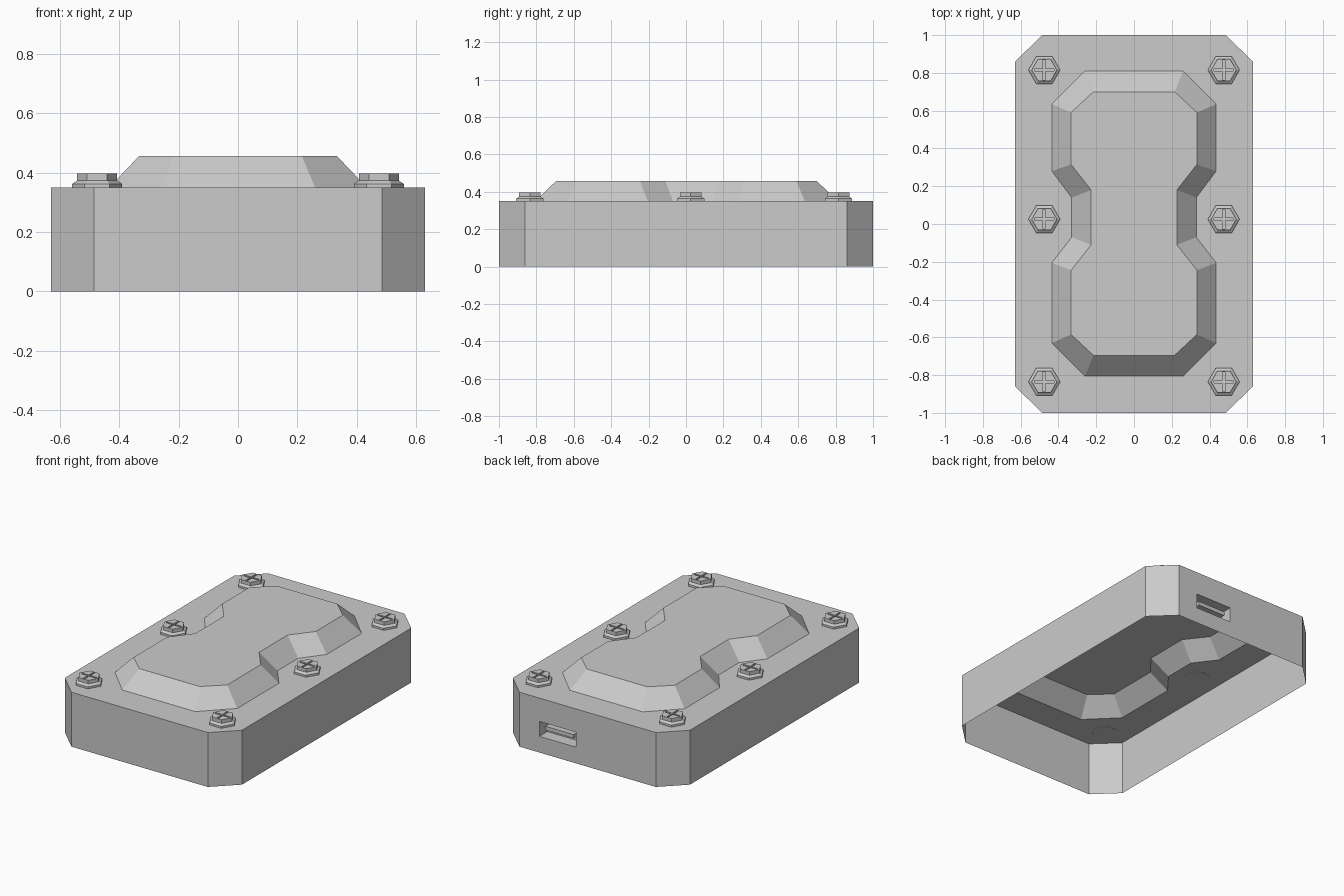
import bpy, bmesh, math
from mathutils import Vector

if "Cube" in bpy.data.objects:
    bpy.data.objects.remove(bpy.data.objects["Cube"])


def ring(bm, pts):
    return [bm.verts.new(p) for p in pts]


def at_z(pts, z):
    return [(x, y, z) for x, y in pts]


def edges(bm, vs):
    out = []
    for a, b in zip(vs, vs[1:] + vs[:1]):
        out.append(bm.edges.get((a, b)) or bm.edges.new((a, b)))
    return out


def bridge(bm, a, b, skip=()):
    n = len(a)
    for i in range(n):
        if i not in skip:
            j = (i + 1) % n
            bm.faces.new((a[i], a[j], b[j], b[i]))


def fill_with_hole(bm, outer, hole, normal):
    bmesh.ops.triangle_fill(bm, edges=edges(bm, outer) + edges(bm, hole),
                            use_beauty=True, normal=Vector(normal))


def finish(bm, name):
    bmesh.ops.recalc_face_normals(bm, faces=bm.faces[:])
    me = bpy.data.meshes.new(name)
    bm.to_mesh(me)
    bm.free()
    ob = bpy.data.objects.new(name, me)
    bpy.context.collection.objects.link(ob)
    return ob


def mirrored(half):
    """Close a right-hand outline (top to bottom) with its mirror image."""
    return half + [(-x, y) for x, y in reversed(half)]


# Open-bottomed housing with its raised, waisted lid
H, LID = 0.35, 0.457
body = mirrored([(0.485, 1), (0.63, 0.86), (0.63, -0.86), (0.485, -1)])
lid_low = mirrored([(0.26, 0.81), (0.435, 0.635), (0.435, 0.28), (0.33, 0.14),
                    (0.33, -0.07), (0.435, -0.205), (0.435, -0.63), (0.26, -0.805)])
lid_top = mirrored([(0.215, 0.70), (0.333, 0.59), (0.333, 0.315), (0.227, 0.18),
                    (0.227, -0.11), (0.333, -0.245), (0.333, -0.585), (0.215, -0.695)])
bm = bmesh.new()
b0, b1 = ring(bm, at_z(body, 0)), ring(bm, at_z(body, H))
l0, l1 = ring(bm, at_z(lid_low, H)), ring(bm, at_z(lid_top, LID))
bridge(bm, b0, b1, skip=(7,))
fill_with_hole(bm, b1, l0, (0, 0, 1))
bridge(bm, l0, l1)
bm.faces.new(l1)

# Back wall with the socket pocket
x0, x1, z0, z1 = 0.083, 0.343, 0.104, 0.2
slot = [(x0, z0), (x1, z0), (x1, z1), (x0, z1)]
s0 = ring(bm, [(x, 1, z) for x, z in slot])
s1 = ring(bm, [(x, 0.92, z) for x, z in slot])
fill_with_hole(bm, [b0[7], b0[0], b1[0], b1[7]], s0, (0, 1, 0))
bridge(bm, s0, s1)
bm.faces.new(s1)
finish(bm, "housing")

# Tongue inside the socket
bm = bmesh.new()
bmesh.ops.create_cube(bm, size=1)
for v in bm.verts:
    v.co = Vector((0.213 + v.co.x * 0.2, 0.95 + v.co.y * 0.06, 0.157 + v.co.z * 0.025))
finish(bm, "socket_tongue")


# Flanged hex bolts with a cross recess
def hexagon(r, z):
    return [(r * math.cos(i * math.pi / 3), r * math.sin(i * math.pi / 3), z)
            for i in range(6)]


def cross(a, w, z):
    pts = []
    for i in range(4):
        c, s = [(1, 0), (0, 1), (-1, 0), (0, -1)][i]
        for x, y in ((a, -w), (a, w), (w, w)):
            pts.append((x * c - y * s, x * s + y * c, z))
    return pts


def bolt(name, x, y):
    bm = bmesh.new()
    profile = [(0.084, -0.001), (0.084, 0.013), (0.067, 0.024), (0.067, 0.047)]
    rings = [ring(bm, hexagon(r, z)) for r, z in profile]
    for a, b in zip(rings, rings[1:]):
        bridge(bm, a, b)
    bm.faces.new(rings[0])
    c0 = ring(bm, cross(0.052, 0.006, 0.047))
    c1 = ring(bm, cross(0.052, 0.006, 0.03))
    fill_with_hole(bm, rings[-1], c0, (0, 0, 1))
    bridge(bm, c0, c1)
    bm.faces.new(c1)
    finish(bm, name).location = (x, y, H)


for side, x in (("left", -0.475), ("right", 0.475)):
    for pos, y in (("back", 0.815), ("middle", 0.025), ("front", -0.835)):
        bolt(f"bolt_{pos}_{side}", x, y)
